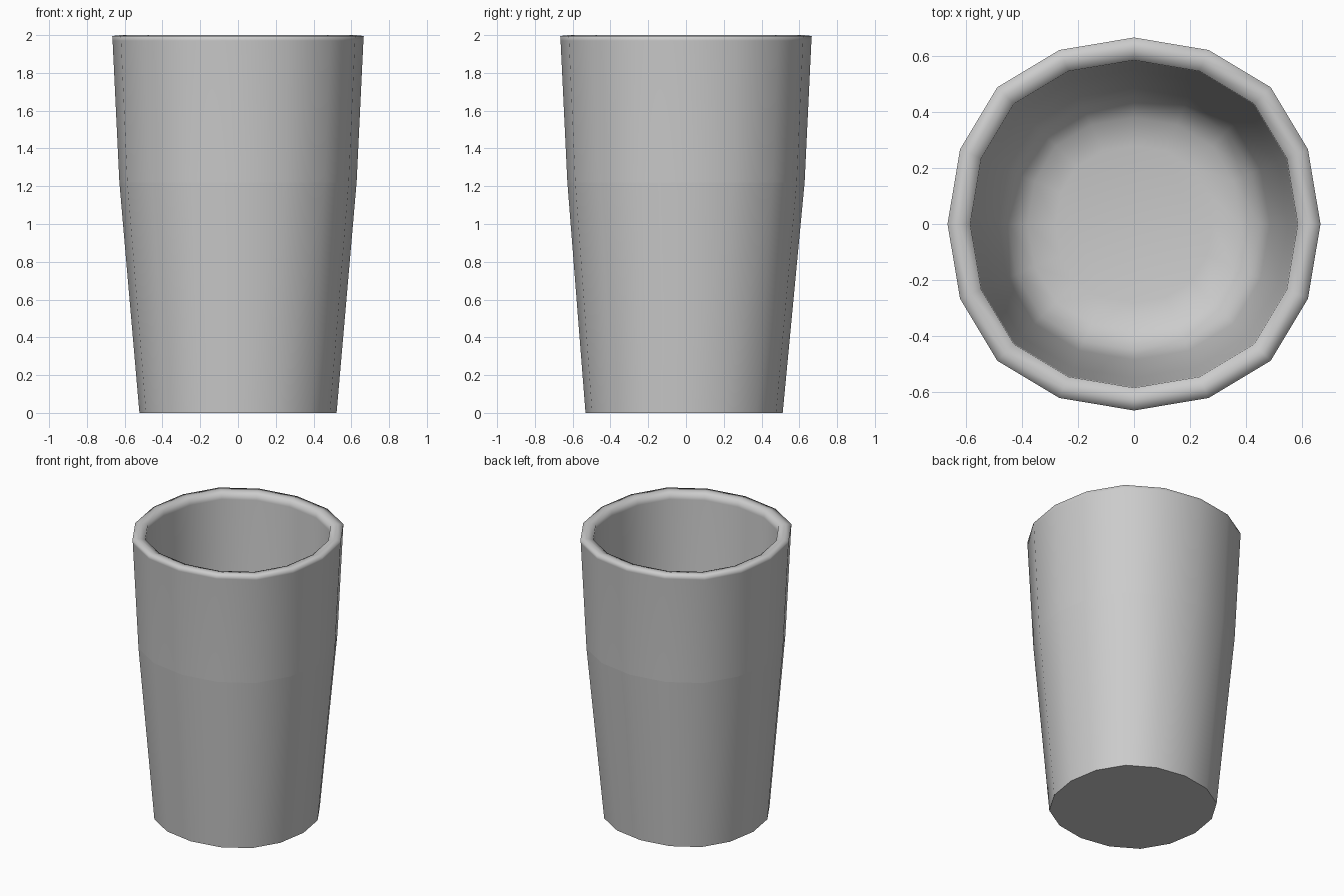
import bpy, bmesh

if "Cube" in bpy.data.objects:
    bpy.data.objects.remove(bpy.data.objects["Cube"])

# Sixteen-sided, slightly squarish cross-section: one quadrant, turned four times
QUADRANT = [(1, 0), (0.933, 0.4), (0.733, 0.733), (0.4, 0.933)]

# Profile from the outer base, over the rim, down to the inner floor: half-width, z, y shift
PROFILE = [
    (0.522, 0.0, -0.01), (0.628, 1.22, 0), (0.664, 1.97, 0), (0.666, 1.995, 0),
    (0.625, 2.0, 0), (0.585, 1.99, 0), (0.583, 1.95, 0), (0.55, 1.22, 0),
    (0.485, 0.3, 0), (0.45, 0.17, 0), (0.38, 0.11, 0), (0.28, 0.09, 0),
]
SHARP_RINGS = (0, 1)


def add_ring(bm, r, z, dy):
    ring = []
    for turn in range(4):
        for x, y in QUADRANT:
            for _ in range(turn):
                x, y = -y, x
            ring.append(bm.verts.new((x * r, y * r + dy, z)))
    return ring


bm = bmesh.new()
rings = [add_ring(bm, *p) for p in PROFILE]

# Outer wall, rim and inner wall
for a, b in zip(rings, rings[1:]):
    for i in range(16):
        j = (i + 1) % 16
        bm.faces.new((a[i], a[j], b[j], b[i]))

# Underside and inner floor
bm.faces.new(rings[0][::-1])
bm.faces.new(rings[-1])

# Smooth shading with a hard base edge and a faint break in the wall
for f in bm.faces:
    f.smooth = True
for k in SHARP_RINGS:
    for i in range(16):
        bm.edges.get((rings[k][i], rings[k][(i + 1) % 16])).smooth = False

bmesh.ops.recalc_face_normals(bm, faces=bm.faces)
mesh = bpy.data.meshes.new("tumbler")
bm.to_mesh(mesh)
bm.free()
bpy.context.collection.objects.link(bpy.data.objects.new("tumbler", mesh))
